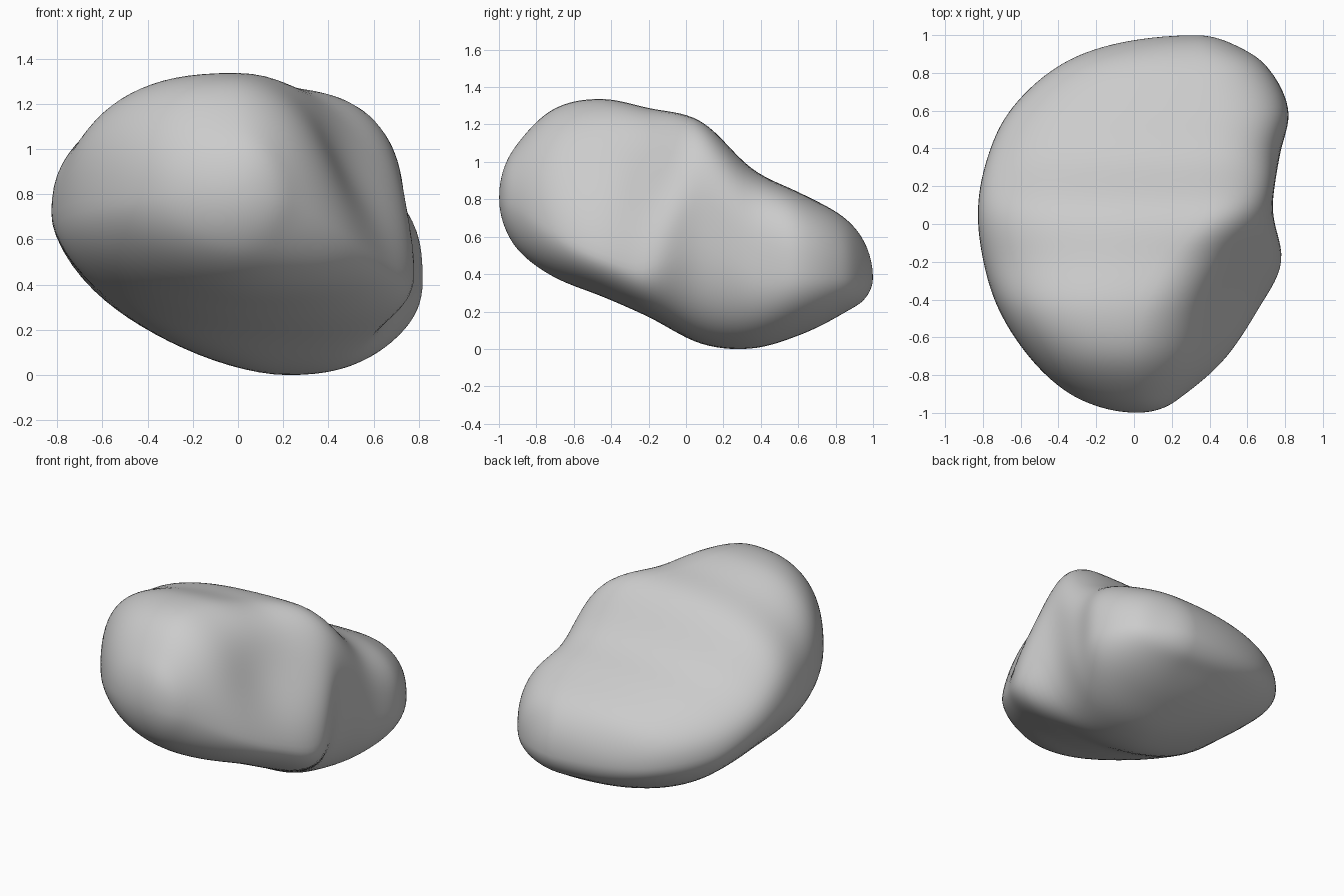
import bpy
import bmesh
from math import asin, cos, sin, exp, pi
from mathutils import Vector

cube = bpy.data.objects.get("Cube")
if cube:
    bpy.data.objects.remove(cube, do_unlink=True)

# Slices along y: extreme points (x, z) at left, right, top and bottom
SLICES = [
    (-0.97, (-0.18, 0.81), (0.17, 0.79), (0.02, 0.98), (0.02, 0.65)),
    (-0.9, (-0.34, 0.8), (0.28, 0.76), (0, 1.1), (0.02, 0.53)),
    (-0.7, (-0.56, 0.77), (0.52, 0.62), (-0.02, 1.29), (0.05, 0.38)),
    (-0.45, (-0.72, 0.75), (0.68, 0.5), (0.02, 1.34), (0.1, 0.28)),
    (-0.2, (-0.8, 0.72), (0.79, 0.46), (0.15, 1.29), (0.22, 0.17)),
    (0.08, (-0.83, 0.7), (0.74, 0.76), (0.36, 1.22), (0.15, 0.025)),
    (0.35, (-0.78, 0.6), (0.77, 0.45), (0.25, 0.965), (0.23, 0)),
    (0.6, (-0.66, 0.5), (0.82, 0.41), (0.3, 0.84), (0.28, 0.07)),
    (0.85, (-0.38, 0.43), (0.69, 0.39), (0.33, 0.7), (0.33, 0.195)),
    (0.95, (-0.12, 0.4), (0.53, 0.38), (0.33, 0.58), (0.33, 0.26)),
]
# Fullness of each slice's quarters: top right, top left, bottom left, bottom right
FULLNESS = [
    (2, 2, 2, 2),
    (1.9, 2.2, 1.9, 2),
    (1.8, 2.4, 1.85, 2.1),
    (1.85, 2.6, 2, 2.2),
    (2, 2.5, 2, 2.4),
    (2.3, 2.6, 1.6, 2.9),
    (3, 2.4, 1.6, 2.4),
    (2.8, 2.4, 1.8, 2.2),
    (2.4, 2.3, 2, 2.1),
    (2, 2, 2, 2),
]
FRONT_TIP = (0.02, 0.81)
BACK_TIP = (0.33, 0.38)
RINGS = 80
STEPS = 20

angles = [-pi / 2] + [asin(s[0]) for s in SLICES] + [pi / 2]
values = [Vector([c for point in s[1:] for c in point] + list(f))
          for s, f in zip(SLICES, FULLNESS)]
values.insert(0, Vector(FRONT_TIP * 4 + FULLNESS[0]))
values.append(Vector(BACK_TIP * 4 + FULLNESS[-1]))


def slope(i):
    a, b = max(i - 1, 0), min(i + 1, len(values) - 1)
    return (values[b] - values[a]) / (angles[b] - angles[a])


def slice_at(angle):
    """Smoothly interpolated slice between the listed ones."""
    i = max(k for k in range(len(angles) - 1) if angles[k] <= angle + 1e-9)
    h = angles[i + 1] - angles[i]
    t = (angle - angles[i]) / h
    s = 1 - t
    return (values[i] * (s * s * (1 + 2 * t)) + values[i + 1] * (t * t * (3 - 2 * t))
            + slope(i) * (h * t * s * s) - slope(i + 1) * (h * t * t * s))


def outline(angle):
    """Closed slice made of four rounded quarters."""
    v = slice_at(angle)
    left, right, top, bottom = [(v[k], v[k + 1]) for k in range(0, 8, 2)]
    quarters = [(right, top), (left, top), (left, bottom), (right, bottom)]
    points = []
    for q, (side, cap) in enumerate(quarters):
        for k in range(STEPS):
            a = pi / 2 * k / STEPS
            if q % 2:
                a = pi / 2 - a
            c = max(cos(a), 0) ** (2 / v[8 + q])
            s = max(sin(a), 0) ** (2 / v[8 + q])
            points.append((cap[0] + (side[0] - cap[0]) * c, sin(angle),
                           side[1] + (cap[1] - side[1]) * s))
    return points


# Boulder skin: rings joined by quads, closed by a fan at each end
bm = bmesh.new()
rings = []
for r in range(1, RINGS):
    rings.append([bm.verts.new(p) for p in outline(-pi / 2 + pi * r / RINGS)])
count = len(rings[0])
for a, b in zip(rings, rings[1:]):
    for k in range(count):
        n = (k + 1) % count
        bm.faces.new((a[k], a[n], b[n], b[k]))
for ring, (x, z), y in ((rings[0], FRONT_TIP, -1), (rings[-1], BACK_TIP, 1)):
    tip = bm.verts.new((x, y, z))
    for k in range(count):
        bm.faces.new((ring[k], ring[(k + 1) % count], tip))

# Shallow hollow in the front left face
hollow = Vector((0.53, -0.4, 0.92))
push = Vector((-0.09, 0.05, -0.02))
for v in bm.verts:
    v.co += push * exp(-((v.co - hollow).length / 0.34) ** 2)

# Soften the joins between quarters
for _ in range(4):
    bmesh.ops.smooth_vert(bm, verts=bm.verts, factor=0.5,
                          use_axis_x=True, use_axis_y=True, use_axis_z=True)

bmesh.ops.recalc_face_normals(bm, faces=bm.faces)
for face in bm.faces:
    face.smooth = True

mesh = bpy.data.meshes.new("boulder")
bm.to_mesh(mesh)
bm.free()
boulder = bpy.data.objects.new("boulder", mesh)
bpy.context.collection.objects.link(boulder)

# Plain grey stone
stone = bpy.data.materials.new("grey_stone")
stone.use_nodes = True
grey = (0.6, 0.6, 0.6, 1)
stone.diffuse_color = grey
stone.node_tree.nodes["Principled BSDF"].inputs["Base Color"].default_value = grey
mesh.materials.append(stone)
